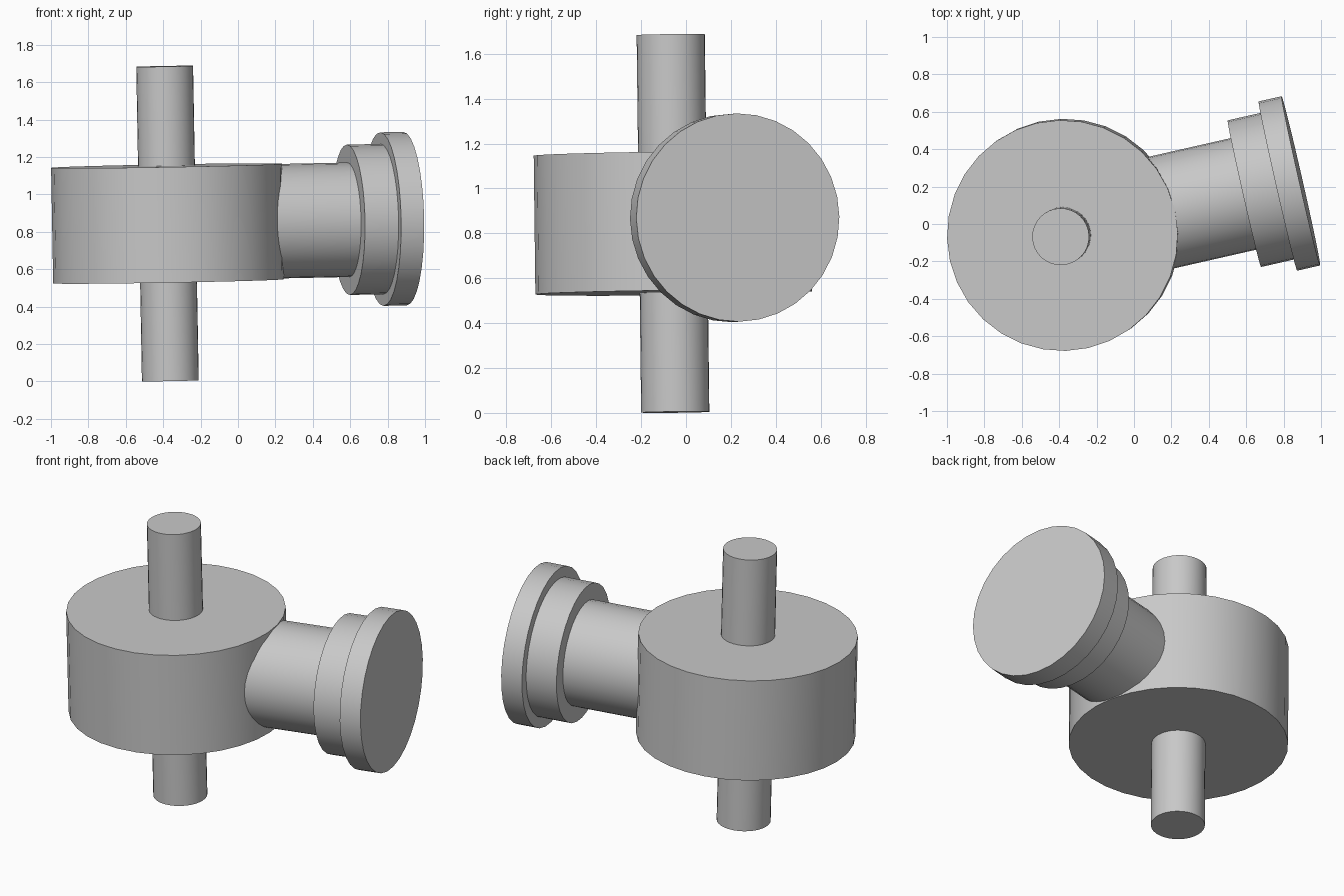
import bpy
import math
from mathutils import Vector, Matrix

cube = bpy.data.objects.get("Cube")
if cube:
    bpy.data.objects.remove(cube, do_unlink=True)

# Single plain grey
grey = bpy.data.materials.new("light_grey")
grey.use_nodes = True
colour = (0.58, 0.58, 0.58, 1)
grey.diffuse_color = colour
grey.node_tree.nodes["Principled BSDF"].inputs["Base Color"].default_value = colour

# Slightly tilted assembly frame: shaft axis and the arm axis square to it
centre = Vector((-0.377, -0.058, 0.844))
shaft_axis = Vector((-0.018, -0.012, 1)).normalized()
arm_axis = Vector((0.975, 0.222, 0))
arm_axis = (arm_axis - shaft_axis * arm_axis.dot(shaft_axis)).normalized()
side_axis = shaft_axis.cross(arm_axis)


def frame(x, y, z):
    """Rotation whose local axes are the given directions."""
    return Matrix((x, y, z)).transposed().to_4x4()


shaft_frame = frame(arm_axis, side_axis, shaft_axis)
arm_frame = frame(side_axis, shaft_axis, arm_axis)


def cylinder(name, rotation, radius, start, end):
    """Cylinder along the local z of a frame, between two distances from the centre."""
    bpy.ops.mesh.primitive_cylinder_add(vertices=32, radius=radius, depth=end - start)
    obj = bpy.context.object
    obj.name = name
    middle = Vector((0, 0, (start + end) / 2))
    obj.matrix_world = Matrix.Translation(centre) @ rotation @ Matrix.Translation(middle)
    obj.data.materials.append(grey)
    bpy.ops.object.shade_smooth_by_angle(angle=math.radians(30))
    return obj


# Drum with a shaft passing through it
cylinder("drum", shaft_frame, 0.617, -0.309, 0.309)
cylinder("shaft", shaft_frame, 0.152, -0.841, 0.841)

# Side arm stepping out to a wide end flange
cylinder("side_arm", arm_frame, 0.306, 0, 1.05)
cylinder("collar", arm_frame, 0.402, 0.992, 1.2)
cylinder("end_flange", arm_frame, 0.464, 1.176, 1.302)
